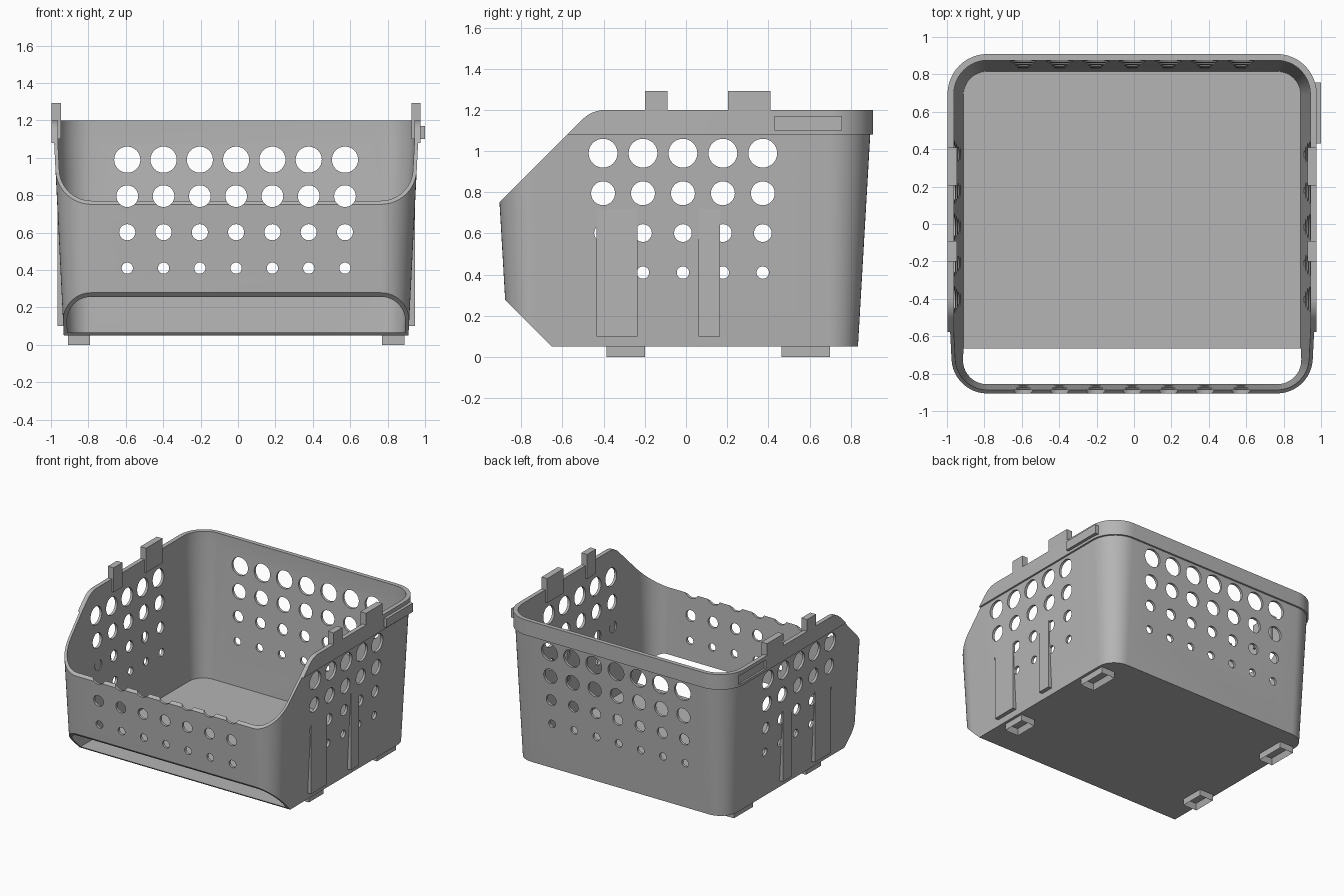
import bpy, bmesh, math
from mathutils import Matrix, Vector

if "Cube" in bpy.data.objects:
    bpy.data.objects.remove(bpy.data.objects["Cube"], do_unlink=True)

CX, CY = -0.01, -0.015          # centre of the basket
FLOOR, LIP, TOP = 0.05, 1.08, 1.2
WALL = 0.02

grey = bpy.data.materials.new("plastic_grey")
grey.use_nodes = True
grey.diffuse_color = (0.46, 0.46, 0.46, 1)
grey.node_tree.nodes["Principled BSDF"].inputs["Base Color"].default_value = grey.diffuse_color


def make(name, bm):
    bmesh.ops.recalc_face_normals(bm, faces=bm.faces)
    mesh = bpy.data.meshes.new(name)
    bm.to_mesh(mesh)
    bm.free()
    mesh.materials.append(grey)
    obj = bpy.data.objects.new(name, mesh)
    bpy.context.collection.objects.link(obj)
    return obj


def box_bm(lo, hi):
    bm = bmesh.new()
    lo, hi = Vector(lo), Vector(hi)
    m = Matrix.Translation((lo + hi) / 2) @ Matrix.Diagonal((*(hi - lo), 1))
    bmesh.ops.create_cube(bm, size=1, matrix=m)
    return bm


def activate(obj):
    bpy.ops.object.select_all(action='DESELECT')
    obj.select_set(True)
    bpy.context.view_layer.objects.active = obj


def cut(obj, cutter, operation='DIFFERENCE'):
    cutter.hide_render = True
    mod = obj.modifiers.new("cut", 'BOOLEAN')
    mod.operation, mod.object, mod.solver = operation, cutter, 'EXACT'
    activate(obj)
    bpy.ops.object.modifier_apply(modifier=mod.name)
    bpy.data.objects.remove(cutter, do_unlink=True)


def ring(bm, z, size_z, grow):
    """Rounded rectangle at z, with the wall size found at height size_z."""
    drop = LIP - size_z
    hx = 0.973 - 0.05 * drop + grow
    hy = 0.91 - 0.058 * drop + grow
    r = 0.2 - 0.054 * drop + grow
    verts = []
    for k, (sx, sy) in enumerate([(1, 1), (-1, 1), (-1, -1), (1, -1)]):
        for i in range(13):
            a = math.radians(90 * (k + i / 12))
            verts.append(bm.verts.new((CX + sx * (hx - r) + r * math.cos(a),
                                       CY + sy * (hy - r) + r * math.sin(a), z)))
    return verts


# Tapered shell with a thicker upright lip
bm = bmesh.new()
rings = [ring(bm, *spec) for spec in [
    (FLOOR, FLOOR, 0), (LIP, LIP, 0), (LIP, LIP, 0.014), (TOP, LIP, 0.014),
    (TOP, LIP, -WALL), (LIP, LIP, -WALL), (FLOOR + 0.016, FLOOR, -WALL)]]
for a, b in zip(rings, rings[1:]):
    for i in range(len(a)):
        j = (i + 1) % len(a)
        bm.faces.new((a[i], a[j], b[j], b[i]))
bm.faces.new(rings[0])
bm.faces.new(rings[-1])
basket = make("basket_shell", bm)

# Side outline trims the sloped front opening and the open lower front
outline = [(-0.65, 0.04), (-0.65, 0.05), (-0.88, 0.28), (-0.92, 0.28), (-0.92, 0.737)]
R = 0.157
for i in range(9):
    a = math.radians(135 - 45 * i / 8)
    outline.append((-0.392 + R * math.cos(a), TOP - R + R * math.sin(a)))
outline += [(-0.392, 1.3), (1.0, 1.3), (1.0, 0.04)]
bm = bmesh.new()
face = bm.faces.new([bm.verts.new((-1.2, y, z)) for y, z in outline])
out = bmesh.ops.extrude_face_region(bm, geom=[face])
bmesh.ops.translate(bm, vec=(2.4, 0, 0),
                    verts=[v for v in out["geom"] if isinstance(v, bmesh.types.BMVert)])
cut(basket, make("trim_block", bm), 'INTERSECT')

# Ventilation holes, shrinking towards the floor
ROWS = [(0.99, 0.07), (0.795, 0.058), (0.602, 0.043), (0.41, 0.03)]


def hole_cutter(name, count, along_y):
    bm = bmesh.new()
    for z, r in ROWS:
        for i in range(count):
            off = (i - (count - 1) / 2) * 0.194
            if along_y:
                m = Matrix.Translation((CX + off, 0, z)) @ Matrix.Rotation(math.pi / 2, 4, 'X')
            else:
                m = Matrix.Translation((0, CY + off, z)) @ Matrix.Rotation(math.pi / 2, 4, 'Y')
            bmesh.ops.create_cone(bm, cap_ends=True, segments=32, radius1=r, radius2=r,
                                  depth=2.4, matrix=m)
    return make(name, bm)


cut(basket, hole_cutter("front_back_holes", 7, True))
cut(basket, hole_cutter("side_holes", 5, False))

# Slot in one side of the lip, matching plate on the other
cut(basket, make("slot_block", box_bm((-1.1, 0.427, 1.1), (-0.982, 0.757, 1.17))))
make("connector_plate", box_bm((0.965, 0.43, 1.1), (1.0, 0.757, 1.17)))
activate(basket)
bpy.ops.object.shade_smooth_by_angle(angle=math.radians(30))

for side, label in ((1, "left"), (-1, "right")):
    def span(a, b):
        return sorted((CX + side * a, CX + side * b))

    # Hook tabs on the lip
    x0, x1 = span(0.937, 0.987)
    for y0, y1, part in ((-0.2, -0.09, "front"), (0.205, 0.41, "rear")):
        make(f"{label}_{part}_tab", box_bm((x0, y0, 1.1), (x1, y1, 1.293)))

    # Upright sockets: vertical outside, following the wall inside
    x0, x1 = span(0.912, 0.955)
    for y0, y1, part in ((-0.435, -0.235, "front"), (0.06, 0.165, "rear")):
        bm = box_bm((x0, y0, 0.1), (x1, y1, 0.72))
        for v in bm.verts:
            if v.co.z > 0.5 and abs(v.co.x - CX) < 0.93:
                v.co.x = CX + side * 0.94
        make(f"{label}_{part}_socket", bm)

    # Hollow feet
    x0, x1 = span(0.78, 0.9)
    for y0, y1, part in ((-0.385, -0.2, "front"), (0.465, 0.7, "rear")):
        bm = box_bm((x0, y0, 0), (x1, y1, FLOOR))
        bm.normal_update()
        base = [f for f in bm.faces if f.normal.z < -0.9]
        bmesh.ops.inset_individual(bm, faces=base, thickness=0.022)
        bmesh.ops.translate(bm, verts=base[0].verts, vec=(0, 0, 0.045))
        make(f"{label}_{part}_foot", bm)
